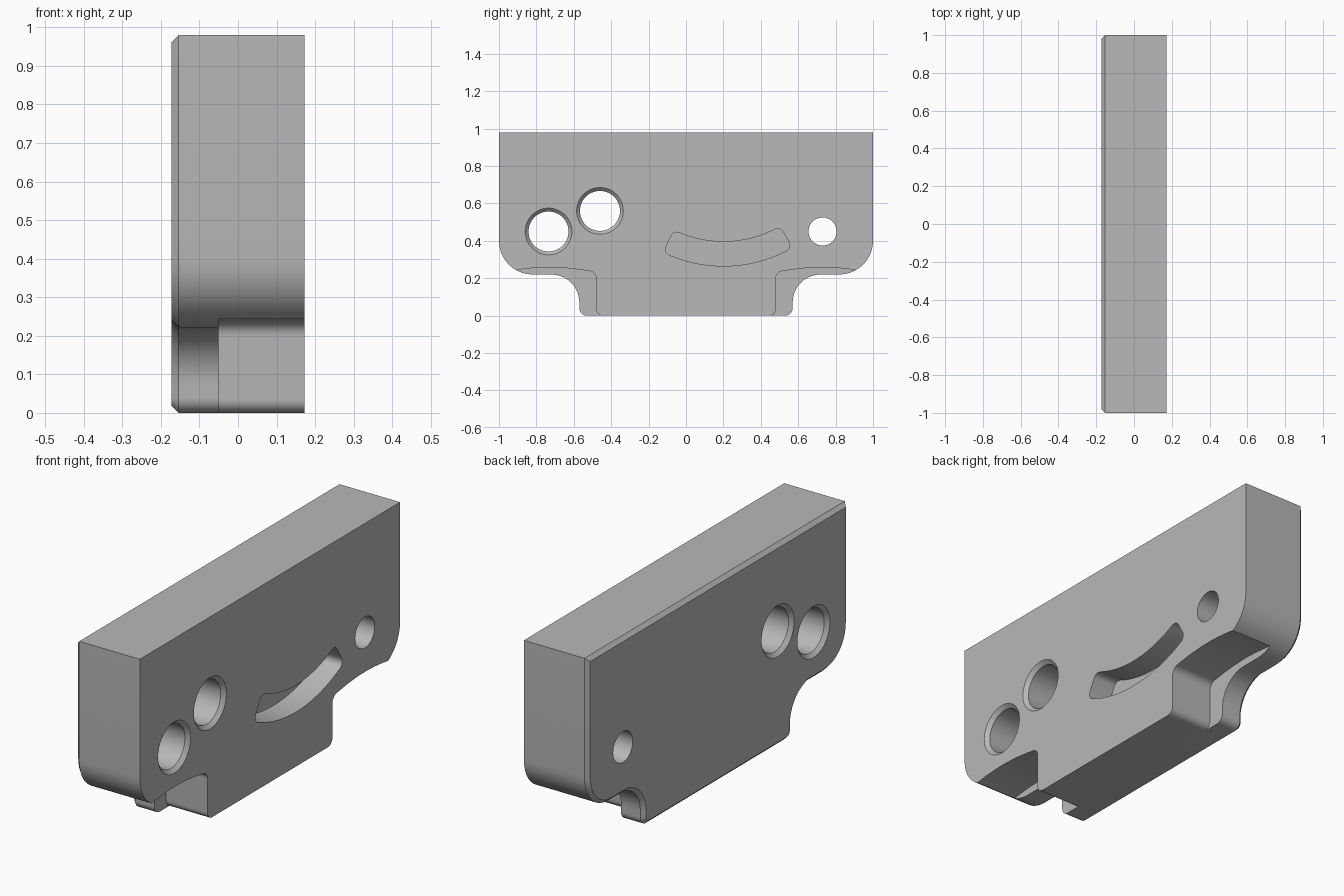
import bpy, bmesh
from math import sin, cos, pi, radians
from mathutils import Vector

cube = bpy.data.objects.get("Cube")
if cube:
    bpy.data.objects.remove(cube, do_unlink=True)

HALF = 0.172      # half thickness of the plate
CHAMFER = 0.018

grey = bpy.data.materials.new("plain grey")
grey.use_nodes = True
grey.diffuse_color = (0.48, 0.48, 0.48, 1)
grey.node_tree.nodes["Principled BSDF"].inputs["Base Color"].default_value = (0.48, 0.48, 0.48, 1)


def rounded(corners, steps=10):
    """Turn (y, z, radius) corners into an outline with filleted corners."""
    out = []
    for i, (y, z, r) in enumerate(corners):
        p = Vector((y, z))
        if r == 0:
            out.append(p)
            continue
        a = (Vector(corners[i - 1][:2]) - p).normalized()
        b = (Vector(corners[(i + 1) % len(corners)][:2]) - p).normalized()
        half = a.angle(b) / 2
        centre = p + (a + b).normalized() * r / sin(half)
        tangent = r * cos(half) / sin(half)
        start, end = p + a * tangent - centre, p + b * tangent - centre
        sweep = start.angle(end)
        for k in range(steps + 1):
            t = k / steps
            out.append(centre + (start * sin((1 - t) * sweep) + end * sin(t * sweep)) / sin(sweep))
    return out


def finish(bm, name):
    bmesh.ops.recalc_face_normals(bm, faces=bm.faces)
    mesh = bpy.data.meshes.new(name)
    bm.to_mesh(mesh)
    bm.free()
    mesh.materials.append(grey)
    obj = bpy.data.objects.new(name, mesh)
    bpy.context.collection.objects.link(obj)
    return obj


def loft(name, sections):
    """Join matching outlines, each given as (x, points), and cap both ends."""
    bm = bmesh.new()
    rings = [[bm.verts.new((x, p[0], p[1])) for p in pts] for x, pts in sections]
    for lower, upper in zip(rings, rings[1:]):
        for i in range(len(lower)):
            bm.faces.new((lower[i - 1], lower[i], upper[i], upper[i - 1]))
    bm.faces.new(rings[0])
    bm.faces.new(rings[-1])
    return finish(bm, name)


def circle(y, z, r, n=48):
    return [(y + r * cos(2 * pi * i / n), z + r * sin(2 * pi * i / n)) for i in range(n)]


# Plate with rounded shoulders and a lower tongue
side = [(-1, 0.98, 0), (-1, 0.22, 0.18), (-0.57, 0.22, 0.15), (-0.57, 0, 0.04)]
outline = rounded(side + [(-y, z, r) for y, z, r in reversed(side)])
plate = loft("plate", [(-HALF, outline), (HALF, outline)])

# Chamfer around one broad face
bm = bmesh.new()
bm.from_mesh(plate.data)
rim = [e for e in bm.edges if all(v.co.x < 0 for v in e.verts)]
bmesh.ops.bevel(bm, geom=rim, offset=CHAMFER, segments=1, affect='EDGES')
bm.to_mesh(plate.data)
bm.free()

cutters = []

# Two large holes countersunk on both faces, and one plain small hole
for y, z in ((-0.735, 0.45), (-0.46, 0.56)):
    r, over = 0.107, 0.02
    wide = circle(y, z, r + CHAMFER + over)
    narrow = circle(y, z, r)
    cutters.append(loft("large_hole_cutter", [
        (-HALF - over, wide), (CHAMFER - HALF, narrow),
        (HALF - CHAMFER, narrow), (HALF + over, wide)]))
small = circle(0.73, 0.45, 0.075)
cutters.append(loft("small_hole_cutter", [(-0.3, small), (0.3, small)]))

# Shallow curved slot
slot, n = [], 14
for radius, first, last in ((0.605, -26, 30), (0.735, 30, -26)):
    for i in range(n + 1):
        a = radians(first + (last - first) * i / n)
        slot.append((0.2 + radius * sin(a), 1 - radius * cos(a), 0.033 if i in (0, n) else 0))
slot = rounded(slot, 6)
cutters.append(loft("slot_cutter", [(HALF - 0.12, slot), (0.3, slot)]))

# Relief pockets with a shallow arched roof beside the tongue
for s in (-1, 1):
    roof = [(y, 0.258 - 0.45 * (y - 0.73) ** 2, 0)
            for y in (1.05 - 0.05 * i for i in range(11))]
    pocket = [(1.05, -0.1, 0)] + roof + [
        (0.48, 0.233, 0.04), (0.48, 0, 0.035), (0.4, 0, 0), (0.4, -0.1, 0)]
    pocket = rounded([(s * y, z, r) for y, z, r in pocket], 8)
    cutters.append(loft("pocket_cutter", [(-0.05, pocket), (0.3, pocket)]))

bpy.ops.object.select_all(action='DESELECT')
plate.select_set(True)
bpy.context.view_layer.objects.active = plate
for cutter in cutters:
    cutter.hide_render = True
    mod = plate.modifiers.new("cut", 'BOOLEAN')
    mod.operation = 'DIFFERENCE'
    mod.solver = 'EXACT'
    mod.object = cutter
    bpy.ops.object.modifier_apply(modifier=mod.name)
    bpy.data.objects.remove(cutter, do_unlink=True)

bpy.ops.object.shade_smooth_by_angle(angle=radians(30))
